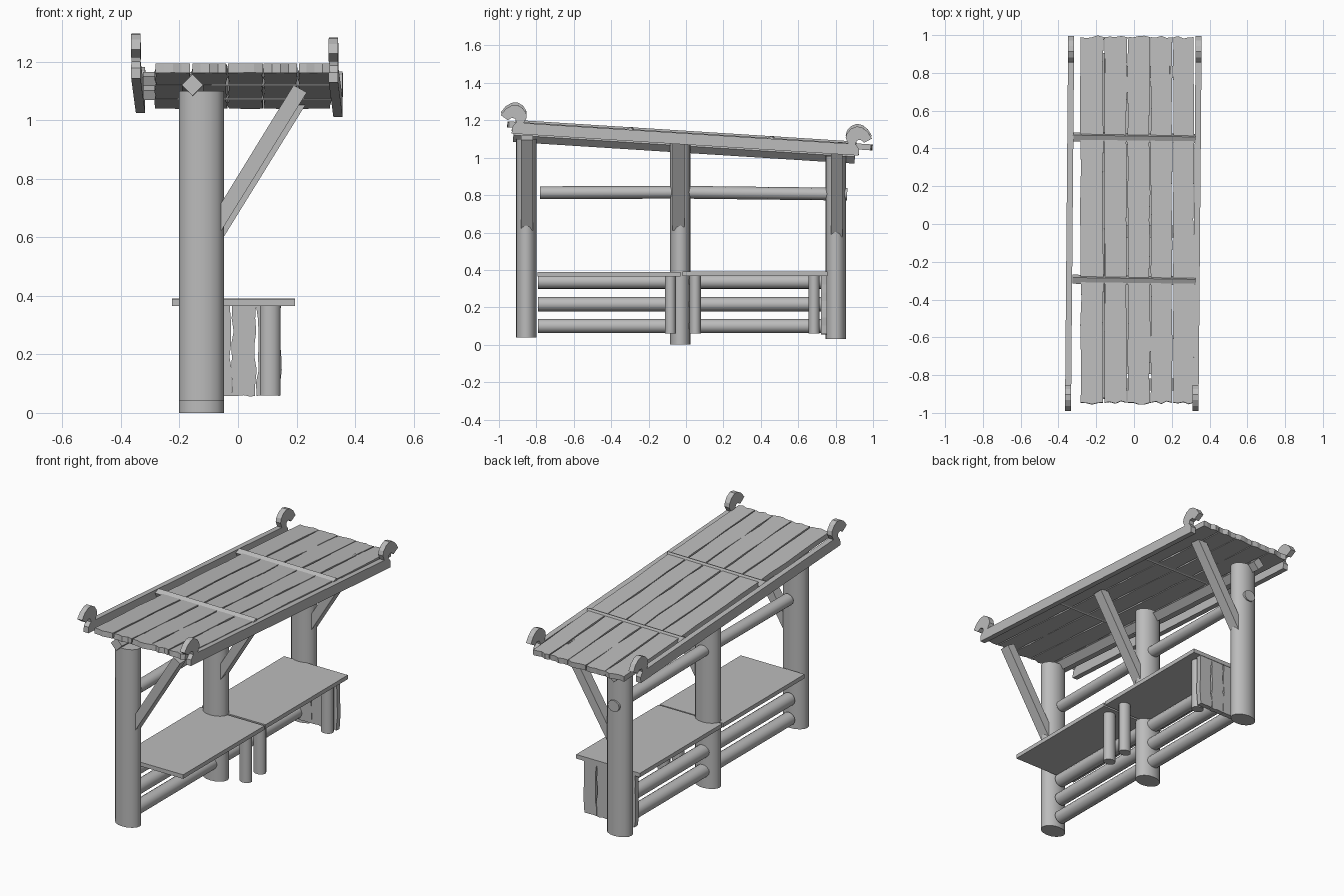
import bpy, bmesh, math, random
from mathutils import Matrix, Vector

random.seed(4)
cube = bpy.data.objects.get("Cube")
if cube:
    bpy.data.objects.remove(cube, do_unlink=True)

wood = bpy.data.materials.new("grey wood")
wood.use_nodes = True
GREY = (0.5, 0.5, 0.5, 1)
wood.diffuse_color = GREY
wood.node_tree.nodes["Principled BSDF"].inputs["Base Color"].default_value = GREY

SLOPE = -0.0633          # roof falls towards the back
ROOF_Z = 1.118
POST_X = -0.125


def finish(name, bm, smooth=False):
    bmesh.ops.recalc_face_normals(bm, faces=bm.faces[:])
    mesh = bpy.data.meshes.new(name)
    bm.to_mesh(mesh)
    bm.free()
    mesh.materials.append(wood)
    obj = bpy.data.objects.new(name, mesh)
    bpy.context.collection.objects.link(obj)
    if smooth:
        bpy.ops.object.select_all(action='DESELECT')
        obj.select_set(True)
        bpy.context.view_layer.objects.active = obj
        bpy.ops.object.shade_smooth_by_angle(angle=math.radians(40))
    return obj


def box(name, center, size, turn=None):
    bm = bmesh.new()
    bmesh.ops.create_cube(bm, size=1)
    matrix = Matrix.Translation(center) @ (turn or Matrix()) @ Matrix.Diagonal((*size, 1))
    bm.transform(matrix)
    return finish(name, bm)


def log(name, start, end, radius_a, radius_b, sides=16):
    """Elliptical log between two points."""
    start, end = Vector(start), Vector(end)
    axis = end - start
    bm = bmesh.new()
    bmesh.ops.create_cone(bm, cap_ends=True, segments=sides, radius1=1, radius2=1, depth=1)
    turn = Matrix.Rotation(-math.atan2(axis.y, axis.z), 4, 'X')
    bm.transform(Matrix.Translation((start + end) / 2) @ turn
                 @ Matrix.Diagonal((radius_a, radius_b, axis.length, 1)))
    return finish(name, bm, True)


def extrude(name, points, depth, matrix):
    """Extrude a flat outline, centred on its plane, then place it."""
    bm = bmesh.new()
    face = bm.faces.new([bm.verts.new((a, b, -depth / 2)) for a, b in points])
    made = bmesh.ops.extrude_face_region(bm, geom=[face])
    bmesh.ops.translate(bm, vec=(0, 0, depth),
                        verts=[v for v in made["geom"] if isinstance(v, bmesh.types.BMVert)])
    bm.transform(matrix)
    return finish(name, bm)


def rough_plank(name, x0, x1, y0, y1, depth, matrix, wobble, notch, steps):
    """Plank with worn long sides and ragged ends."""
    def jit(amount):
        return random.uniform(-amount, amount)
    ys = [y0 + (y1 - y0) * i / steps for i in range(steps + 1)]
    xs = [x0 + (x1 - x0) * i / 4 for i in range(1, 4)]
    right = [(x1 + jit(wobble), y) for y in ys]
    left = [(x0 + jit(wobble), y) for y in reversed(ys)]
    back = [(x, y1 + random.uniform(-notch, notch)) for x in reversed(xs)]
    front = [(x, y0 + random.uniform(-notch, notch)) for x in xs]
    return extrude(name, right + back + left + front, depth, matrix)


# outline in (y, z) extruded along x, and outline in (x, z) extruded along y
YZ = Matrix(((0, 0, 1, 0), (1, 0, 0, 0), (0, 1, 0, 0), (0, 0, 0, 1)))
XZ = Matrix(((1, 0, 0, 0), (0, 0, -1, 0), (0, 1, 0, 0), (0, 0, 0, 1)))
TILT = Matrix.Rotation(math.atan(SLOPE), 4, 'X')

# main posts and their braces
posts = [("front", -0.855, 0.04, 1.10, 0),
         ("middle", -0.03, 0.0, 1.08, 0),
         ("back", 0.8, 0.03, 1.01, -0.035)]
brace_outline = [(-0.065, 0.61), (0.235, 1.095), (0.19, 1.12), (-0.065, 0.705)]
for label, y, low, high, drop in posts:
    log(label + "_post", (POST_X, y, low), (POST_X, y, high), 0.077, 0.055)
    extrude(label + "_brace", brace_outline, 0.062,
            Matrix.Translation((0, y + 0.005 if label != "middle" else y - 0.01, drop)) @ XZ)

# horizontal rails between the posts
for label, y0, y1 in (("front", -0.79, -0.05), ("back", 0.0, 0.765)):
    for i, z in enumerate((0.1, 0.217, 0.337)):
        log(f"{label}_low_rail_{i + 1}", (POST_X, y0, z), (POST_X, y1, z), 0.04, 0.038)
log("front_high_rail", (POST_X, -0.78, 0.813), (POST_X, -0.05, 0.815), 0.038, 0.034, 12)
log("back_high_rail", (POST_X, 0.0, 0.815), (POST_X, 0.862, 0.805), 0.038, 0.034, 12)

# counter boards and legs
box("front_counter", (-0.015, -0.412, 0.377), (0.42, 0.765, 0.024))
box("back_counter", (-0.015, 0.368, 0.379), (0.42, 0.775, 0.024))
for i, y in enumerate((-0.083, 0.05, 0.685)):
    log(f"counter_leg_{i + 1}", (0.11, y, 0.06), (0.11, y, 0.368), 0.036, 0.03, 14)

# upright planks closing the counter end
for i in range(4):
    x = -0.192 + i * 0.086
    rough_plank(f"end_plank_{i + 1}", x, x + 0.081, 0.058, 0.367, 0.03,
                Matrix.Translation((0, 0.738, 0)) @ XZ, 0.005, 0.003, 7)

# ridge beam lying on edge over the posts
box("roof_beam", (-0.155, -0.01, 1.063), (0.052, 1.83, 0.052),
    TILT @ Matrix.Rotation(math.radians(45), 4, 'Y'))

# roof planks
roof = Matrix.Translation((0, 0, ROOF_Z)) @ TILT
edges = [-0.285, -0.16, -0.036, 0.086, 0.204, 0.32]
for i in range(5):
    rough_plank(f"roof_plank_{i + 1}", edges[i] + 0.003, edges[i + 1] - 0.003,
                -0.948, 0.99, 0.032, roof, 0.0035, 0.01, 14)

# cross battens
for label, y in (("front", -0.297), ("back", 0.457)):
    turn = Matrix.Rotation(-0.015, 4, 'Z') @ Matrix.Rotation(math.radians(25), 4, 'X')
    box(label + "_batten", (0, y, ROOF_Z + SLOPE * y + 0.004), (0.65, 0.036, 0.036), turn)

# side rails with curled ends
curl = [(0.02, -0.03), (0.02, 0.005), (0.0, 0.03), (0.005, 0.05), (0.025, 0.055),
        (0.045, 0.04), (0.085, 0.065), (0.06, 0.1), (0.03, 0.12), (0.0, 0.125),
        (-0.03, 0.11), (-0.05, 0.085), (-0.055, 0.06), (-0.04, 0.03)]
outline = [(0.907 + a, b) for a, b in curl]
outline += [(-0.912 - a, b) for a, b in reversed(curl)]
for label, x, z in (("right", -0.341, ROOF_Z - 0.004), ("left", 0.334, ROOF_Z - 0.018)):
    place = Matrix.Translation((x, 0, z)) @ Matrix.Rotation(-0.0085, 4, 'Z') @ TILT
    extrude(label + "_roof_rail", outline, 0.032, place @ YZ)
